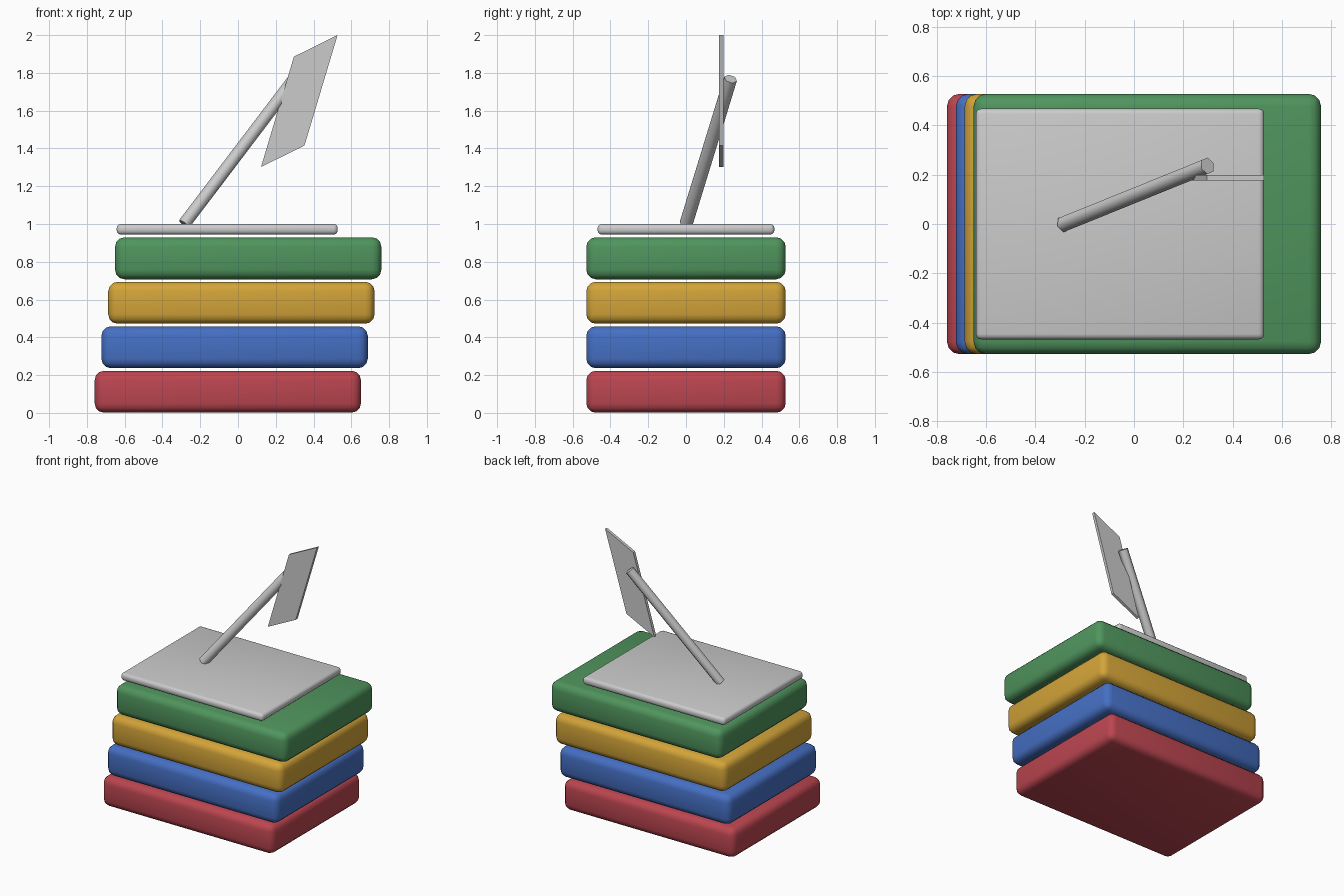
import bpy
import bmesh
from mathutils import Vector

if "Cube" in bpy.data.objects:
    bpy.data.objects.remove(bpy.data.objects["Cube"])


def finish(name, bm, color=None):
    bmesh.ops.recalc_face_normals(bm, faces=bm.faces)
    mesh = bpy.data.meshes.new(name)
    bm.to_mesh(mesh)
    bm.free()
    obj = bpy.data.objects.new(name, mesh)
    bpy.context.collection.objects.link(obj)
    if color:
        mat = bpy.data.materials.new(name + "_colour")
        mat.diffuse_color = (*color, 1)
        mat.use_nodes = True
        mat.node_tree.nodes["Principled BSDF"].inputs["Base Color"].default_value = mat.diffuse_color
        mesh.materials.append(mat)
    return obj


def smooth(obj, angle):
    bpy.ops.object.select_all(action='DESELECT')
    obj.select_set(True)
    bpy.context.view_layer.objects.active = obj
    bpy.ops.object.shade_smooth_by_angle(angle=angle)


def rounded_slab(name, center, size, radius, color=None):
    bm = bmesh.new()
    bmesh.ops.create_cube(bm, size=1)
    bmesh.ops.scale(bm, vec=size, verts=bm.verts)
    bmesh.ops.translate(bm, vec=center, verts=bm.verts)
    bmesh.ops.bevel(bm, geom=bm.edges[:], offset=radius, segments=3,
                    profile=0.5, affect='EDGES')
    smooth(finish(name, bm, color), 0.7)


# Stack of books, each shifted a little to the right
books = [("red_book", (0.50, 0.06, 0.08)), ("blue_book", (0.06, 0.16, 0.55)),
         ("yellow_book", (0.65, 0.37, 0.04)), ("green_book", (0.08, 0.30, 0.11))]
for i, (name, color) in enumerate(books):
    rounded_slab(name, (-0.054 + 0.036 * i, 0, 0.112 + 0.2355 * i),
                 (1.41, 1.056, 0.222), 0.05, color)

# Sheet of paper on top
rounded_slab("paper", (-0.057, 0, 0.972), (1.17, 0.936, 0.056), 0.022)

# Slanted quill shaft
start, end = Vector((-0.285, 0, 1.0)), Vector((0.298, 0.236, 1.768))
axis = end - start
bm = bmesh.new()
bmesh.ops.create_cone(bm, cap_ends=True, segments=6, radius1=0.035,
                      radius2=0.035, depth=axis.length)
bmesh.ops.rotate(bm, verts=bm.verts,
                 matrix=axis.to_track_quat('Z', 'Y').to_matrix())
bmesh.ops.translate(bm, vec=(start + end) / 2, verts=bm.verts)
smooth(finish("quill_shaft", bm), 1.2)

# Feather vane: thin slanted plate
outline = [(0.122, 1.302), (0.352, 1.415), (0.527, 2.0), (0.296, 1.886)]
bm = bmesh.new()
face = bm.faces.new([bm.verts.new((x, 0.176, z)) for x, z in outline])
ext = bmesh.ops.extrude_face_region(bm, geom=[face], use_keep_orig=True)
bmesh.ops.translate(bm, vec=(0, 0.022, 0),
                    verts=[g for g in ext["geom"] if isinstance(g, bmesh.types.BMVert)])
finish("feather_vane", bm)
